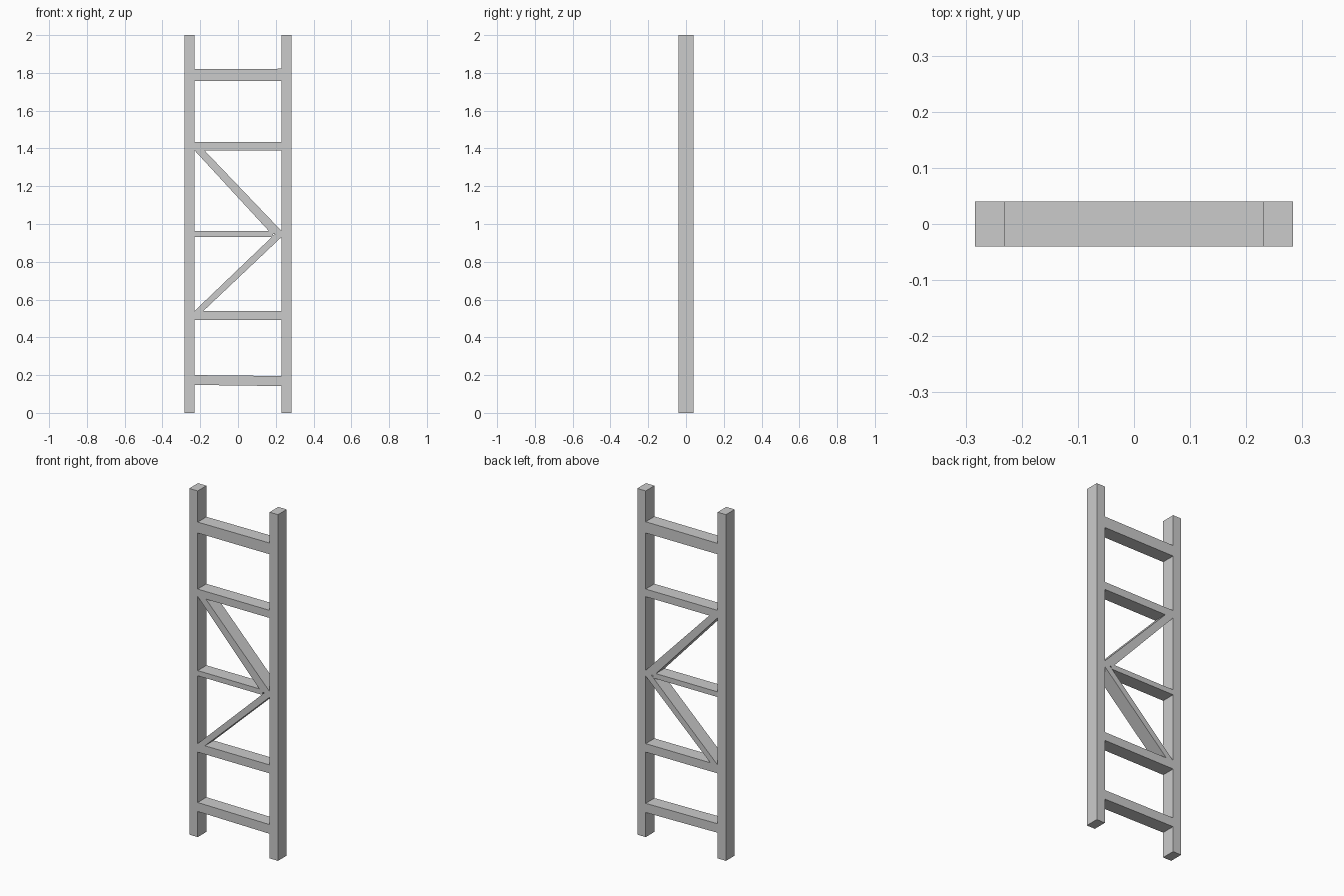
import bpy
import bmesh

if "Cube" in bpy.data.objects:
    bpy.data.objects.remove(bpy.data.objects["Cube"])

DEPTH = 0.04          # half thickness in y
INNER, OUTER = 0.2295, 0.2835


def prism(name, outline):
    """Extrude an x-z outline through the full ladder depth."""
    bm = bmesh.new()
    face = bm.faces.new([bm.verts.new((x, -DEPTH, z)) for x, z in outline])
    ext = bmesh.ops.extrude_face_region(bm, geom=[face])
    verts = [v for v in ext["geom"] if isinstance(v, bmesh.types.BMVert)]
    bmesh.ops.translate(bm, verts=verts, vec=(0, 2 * DEPTH, 0))
    bmesh.ops.recalc_face_normals(bm, faces=bm.faces)
    mesh = bpy.data.meshes.new(name)
    bm.to_mesh(mesh)
    bm.free()
    obj = bpy.data.objects.new(name, mesh)
    bpy.context.collection.objects.link(obj)
    return obj


# Side rails
for side, s in (("left", -1), ("right", 1)):
    prism(f"{side}_rail", [(s * INNER, 0), (s * OUTER, 0), (s * OUTER, 2), (s * INNER, 2)])

# Rungs: name, right end, left bottom/top, right bottom/top
rungs = [
    ("bottom_rung", INNER, 0.148, 0.200, 0.142, 0.195),
    ("lower_rung", INNER, 0.491, 0.540, 0.491, 0.540),
    ("middle_rung", 0.184, 0.932, 0.962, 0.932, 0.962),
    ("upper_rung", INNER, 1.389, 1.433, 1.389, 1.433),
    ("top_rung", INNER, 1.757, 1.820, 1.757, 1.822),
]
for name, end, lb, lt, rb, rt in rungs:
    prism(name, [(-INNER, lb), (end, rb), (end, rt), (-INNER, lt)])

# Diagonal braces meeting at the right rail
prism("upper_brace", [(-INNER, 1.389), (-0.177, 1.389), (INNER, 0.964),
                      (INNER, 0.947), (0.178, 0.947)])
prism("lower_brace", [(-INNER, 0.540), (-0.183, 0.540), (INNER, 0.930),
                      (INNER, 0.947), (0.196, 0.947)])
